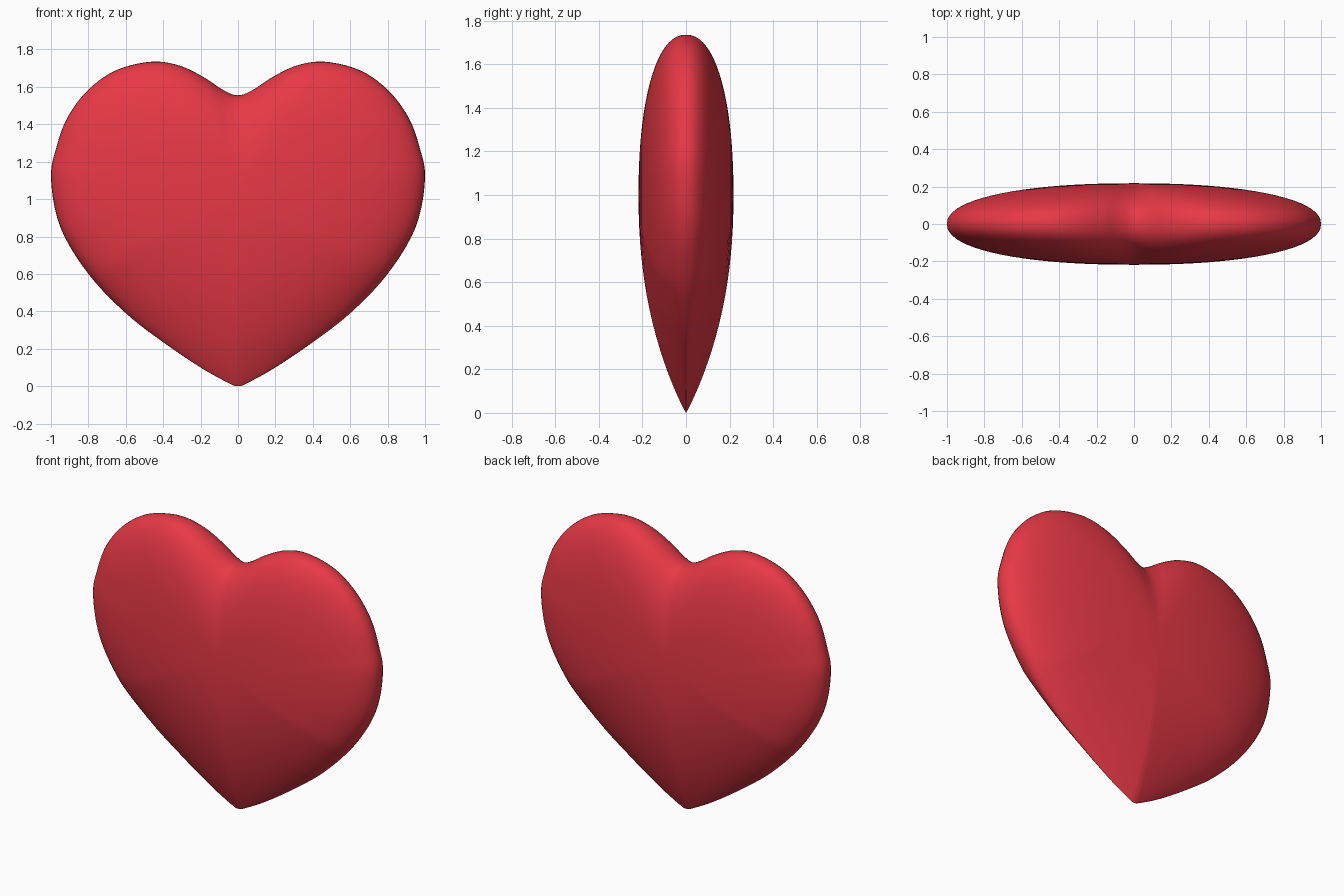
import bpy, bmesh, math
from mathutils import Vector

if "Cube" in bpy.data.objects:
    bpy.data.objects.remove(bpy.data.objects["Cube"])

# Right half of the heart outline (x, z), from tip to cleft
half = [(0, 0.0), (0.045, 0.014), (0.2, 0.1), (0.4, 0.235), (0.6, 0.39), (0.8, 0.6),
        (0.95, 0.85), (1.0, 1.11), (0.97, 1.28), (0.91, 1.44), (0.8, 1.585),
        (0.65, 1.69), (0.46, 1.735), (0.31, 1.713), (0.18, 1.65), (0.08, 1.584), (0, 1.555)]
pts = [Vector(p) for p in half + [(-x, z) for x, z in half[-2:0:-1]]]


def smooth_loop(p, steps):
    """Closed Catmull-Rom curve through the points."""
    out, n = [], len(p)
    for i in range(n):
        a, b, c, d = (p[(i + k) % n] for k in (-1, 0, 1, 2))
        for j in range(steps):
            t = j / steps
            out.append(0.5 * (2 * b + (c - a) * t + (2 * a - 5 * b + 4 * c - d) * t * t
                              + (3 * b - a - 3 * c + d) * t ** 3))
    return out


outline = smooth_loop(pts, 5)
centre = Vector((0, 1.0))
DEPTH, RINGS = 0.218, 20


def puff(s, edge_z):
    """Half thickness: full rounded rim on top, tapering to a thin tip."""
    power = 0.45 + 0.5 * max(0, 1 - edge_z / 0.6)
    return DEPTH * max(0, 1 - s ** 2.2) ** power


# Heart body: concentric rings, front pole to rim to back pole
bm = bmesh.new()
rings = []
for k in range(1, 2 * RINGS):
    a = math.pi * k / (2 * RINGS)
    s = 1 - (1 - math.sin(a)) ** 1.0
    side = 0 if k == RINGS else (-1 if k < RINGS else 1)
    ring = []
    for p in outline:
        q = centre + (p - centre) * s
        ring.append(bm.verts.new((q.x, side * puff(s, p.y), q.y)))
    rings.append(ring)
n = len(outline)
front = bm.verts.new((0, -DEPTH, centre.y))
back = bm.verts.new((0, DEPTH, centre.y))
for i in range(n):
    j = (i + 1) % n
    bm.faces.new((front, rings[0][i], rings[0][j]))
    bm.faces.new((back, rings[-1][j], rings[-1][i]))
    for r0, r1 in zip(rings, rings[1:]):
        bm.faces.new((r0[i], r1[i], r1[j], r0[j]))
bmesh.ops.recalc_face_normals(bm, faces=bm.faces)
for f in bm.faces:
    f.smooth = True

mesh = bpy.data.meshes.new("heart")
bm.to_mesh(mesh)
bm.free()
heart = bpy.data.objects.new("heart", mesh)
bpy.context.collection.objects.link(heart)

# Red colour
red = bpy.data.materials.new("red")
red.diffuse_color = (0.8, 0.04, 0.06, 1)
red.use_nodes = True
red.node_tree.nodes["Principled BSDF"].inputs["Base Color"].default_value = red.diffuse_color
mesh.materials.append(red)
